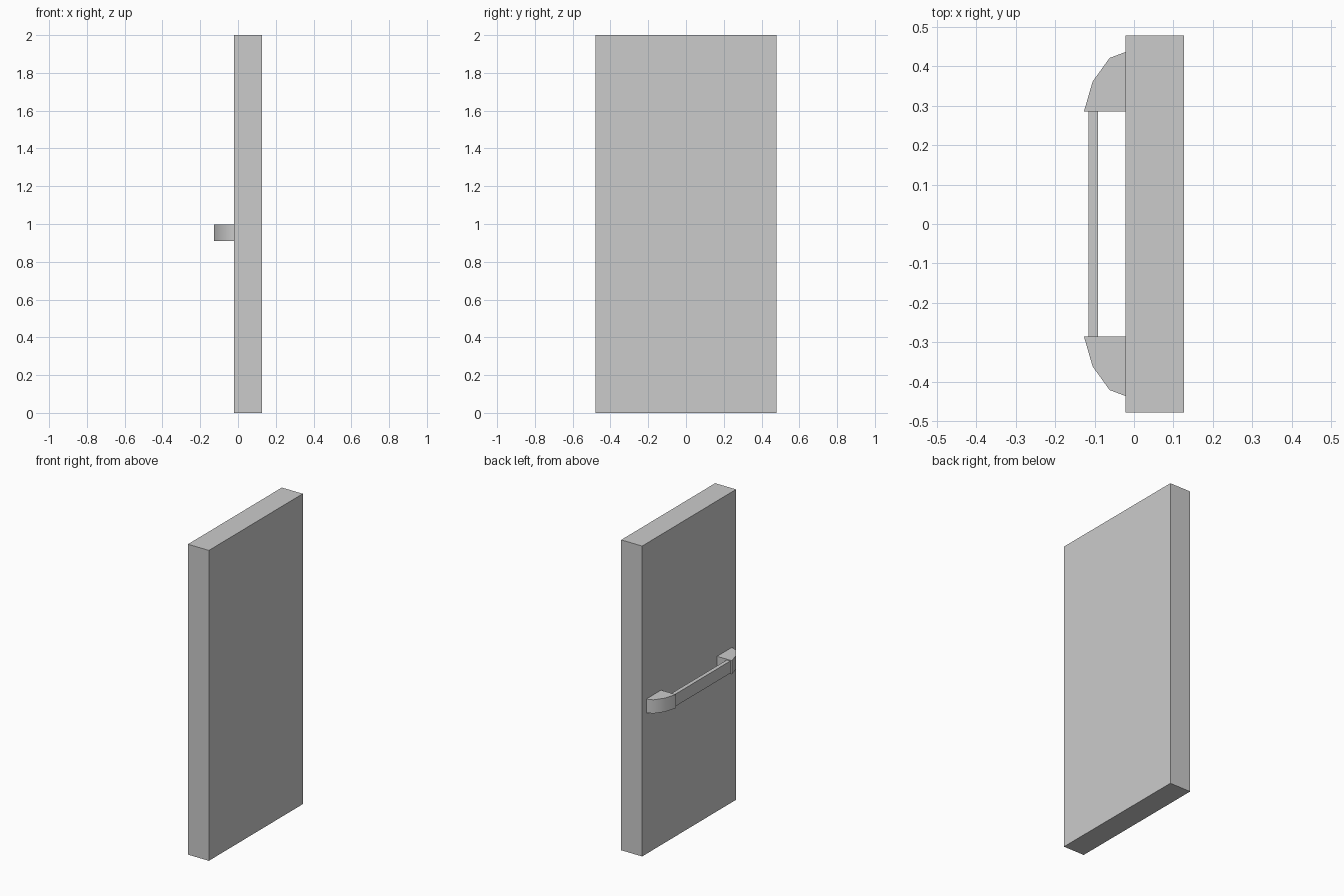
import bpy
import bmesh
import math

if "Cube" in bpy.data.objects:
    bpy.data.objects.remove(bpy.data.objects["Cube"])


def prism(name, profile, z0, z1):
    """Extrude an xy outline from z0 up to z1."""
    bm = bmesh.new()
    face = bm.faces.new([bm.verts.new((x, y, z0)) for x, y in profile])
    ext = bmesh.ops.extrude_face_region(bm, geom=[face])
    top = [v for v in ext["geom"] if isinstance(v, bmesh.types.BMVert)]
    bmesh.ops.translate(bm, verts=top, vec=(0, 0, z1 - z0))
    bmesh.ops.recalc_face_normals(bm, faces=bm.faces)
    mesh = bpy.data.meshes.new(name)
    bm.to_mesh(mesh)
    bm.free()
    obj = bpy.data.objects.new(name, mesh)
    bpy.context.collection.objects.link(obj)
    return obj


def rect(x0, x1, half_y):
    return [(x0, -half_y), (x1, -half_y), (x1, half_y), (x0, half_y)]


# Door slab
prism("door_panel", rect(-0.022, 0.127, 0.478), 0.0, 2.0)

# Push bar between the brackets
prism("handle_bar", rect(-0.116, -0.091, 0.285), 0.914, 0.993)

# Rounded end brackets, mirrored across the door
bracket = prism("handle_brackets", [
    (-0.022, 0.285), (-0.022, 0.436), (-0.062, 0.421),
    (-0.105, 0.361), (-0.127, 0.285)], 0.91, 0.998)
mirror = bracket.modifiers.new("Mirror", "MIRROR")
mirror.use_axis = (False, True, False)
mirror.use_mirror_merge = False
bpy.context.view_layer.objects.active = bracket
bracket.select_set(True)
bpy.ops.object.shade_smooth_by_angle(angle=math.radians(40))
